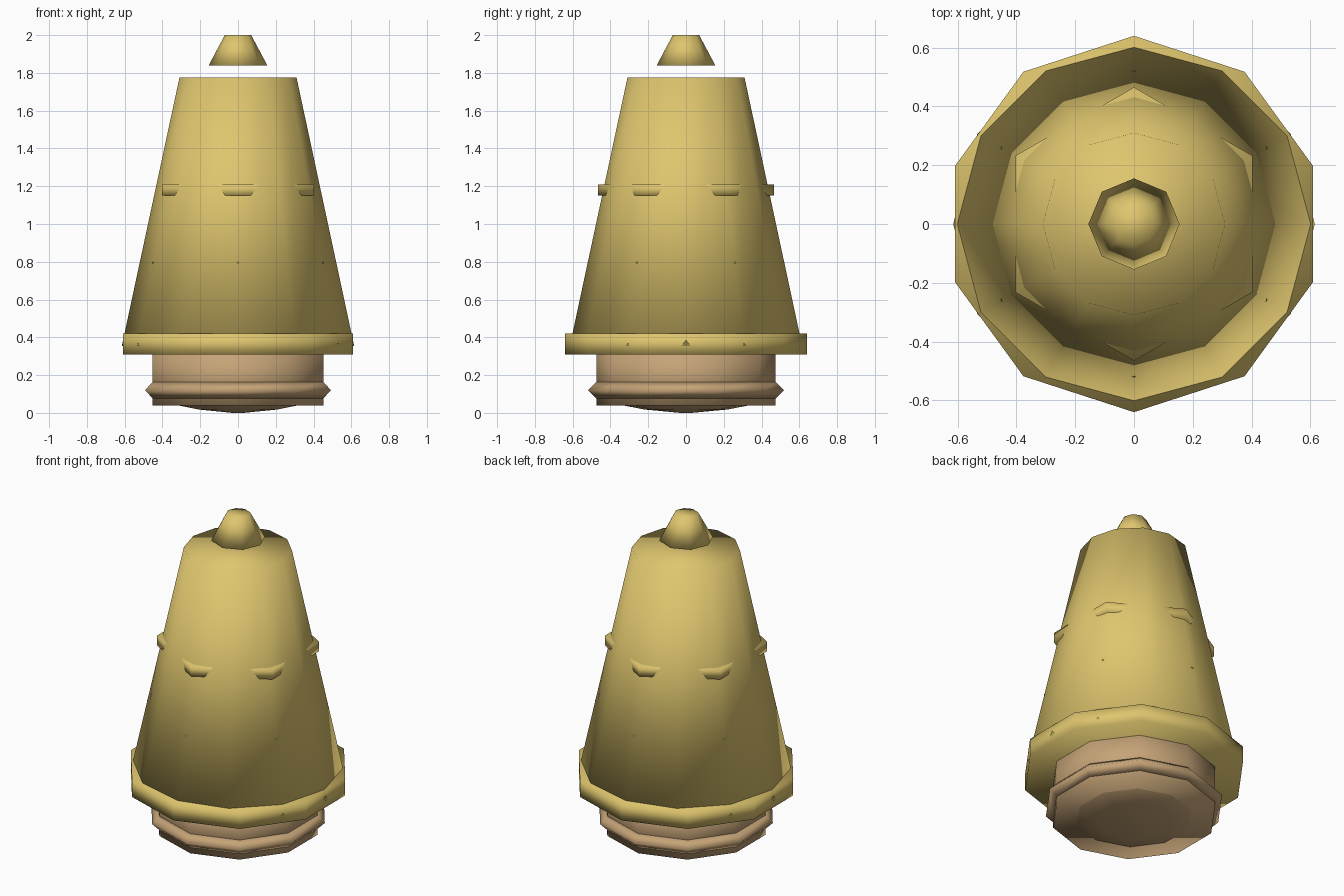
import bpy, bmesh, math

old = bpy.data.objects.get("Cube")
if old:
    bpy.data.objects.remove(old, do_unlink=True)


def make_material(name, colour):
    mat = bpy.data.materials.new(name)
    mat.use_nodes = True
    mat.diffuse_color = colour
    mat.node_tree.nodes["Principled BSDF"].inputs["Base Color"].default_value = colour
    return mat


yellow = make_material("mustard yellow", (0.73, 0.56, 0.155, 1))
tan = make_material("tan", (0.56, 0.37, 0.185, 1))


def finish(name, bm, mat):
    """Turn a bmesh into a smooth-shaded object."""
    bmesh.ops.recalc_face_normals(bm, faces=bm.faces)
    for face in bm.faces:
        face.smooth = True
    mesh = bpy.data.meshes.new(name)
    bm.to_mesh(mesh)
    bm.free()
    mesh.materials.append(mat)
    obj = bpy.data.objects.new(name, mesh)
    bpy.context.collection.objects.link(obj)
    return obj


def lathe(name, sides, profile, mat, closed=False):
    """Spin (radius, z) points into a faceted solid, one corner on +y.
    A closed profile makes a ring, otherwise both ends are capped."""
    bm = bmesh.new()
    angles = [math.pi / 2 + math.tau * i / sides for i in range(sides)]
    rings = [[bm.verts.new((r * math.cos(a), r * math.sin(a), z)) for a in angles]
             for r, z in profile]
    pairs = list(zip(rings, rings[1:]))
    if closed:
        pairs.append((rings[-1], rings[0]))
    else:
        bm.faces.new(rings[0])
        bm.faces.new(rings[-1])
    for low, high in pairs:
        for i in range(sides):
            j = (i + 1) % sides
            bm.faces.new((low[i], low[j], high[j], high[i]))
    return finish(name, bm, mat)


# Tapered body and the floating tip above it
lathe("body", 12, [(0.615, 0.355), (0.31, 1.775)], yellow)
lathe("tip", 8, [(0.155, 1.84), (0.07, 2.0)], yellow)

# Wide belt round the foot of the body
lathe("belt", 10, [(0.64, 0.31), (0.64, 0.42)], yellow)

# Hexagonal bands whose corners poke through the body
lathe("upper_band", 6, [(0.465, 1.15), (0.465, 1.21)], yellow)
lathe("lower_band", 6, [(0.522, 0.74), (0.522, 0.80)], yellow)

# Base drum with a diamond-section ring
lathe("base", 10, [(0.475, 0.04), (0.475, 0.355)], tan)
centre_r, centre_z, thick = 0.475, 0.12, 0.043
ring_profile = [(centre_r + thick * math.cos(a), centre_z + thick * math.sin(a))
                for a in (math.pi / 2 * i for i in range(4))]
lathe("base_ring", 10, ring_profile, tan, closed=True)

# Shallow dome under the base
lathe("bottom_dome", 10, [(0.03, 0.0), (0.22, 0.018), (0.345, 0.042), (0.38, 0.07)], tan)
